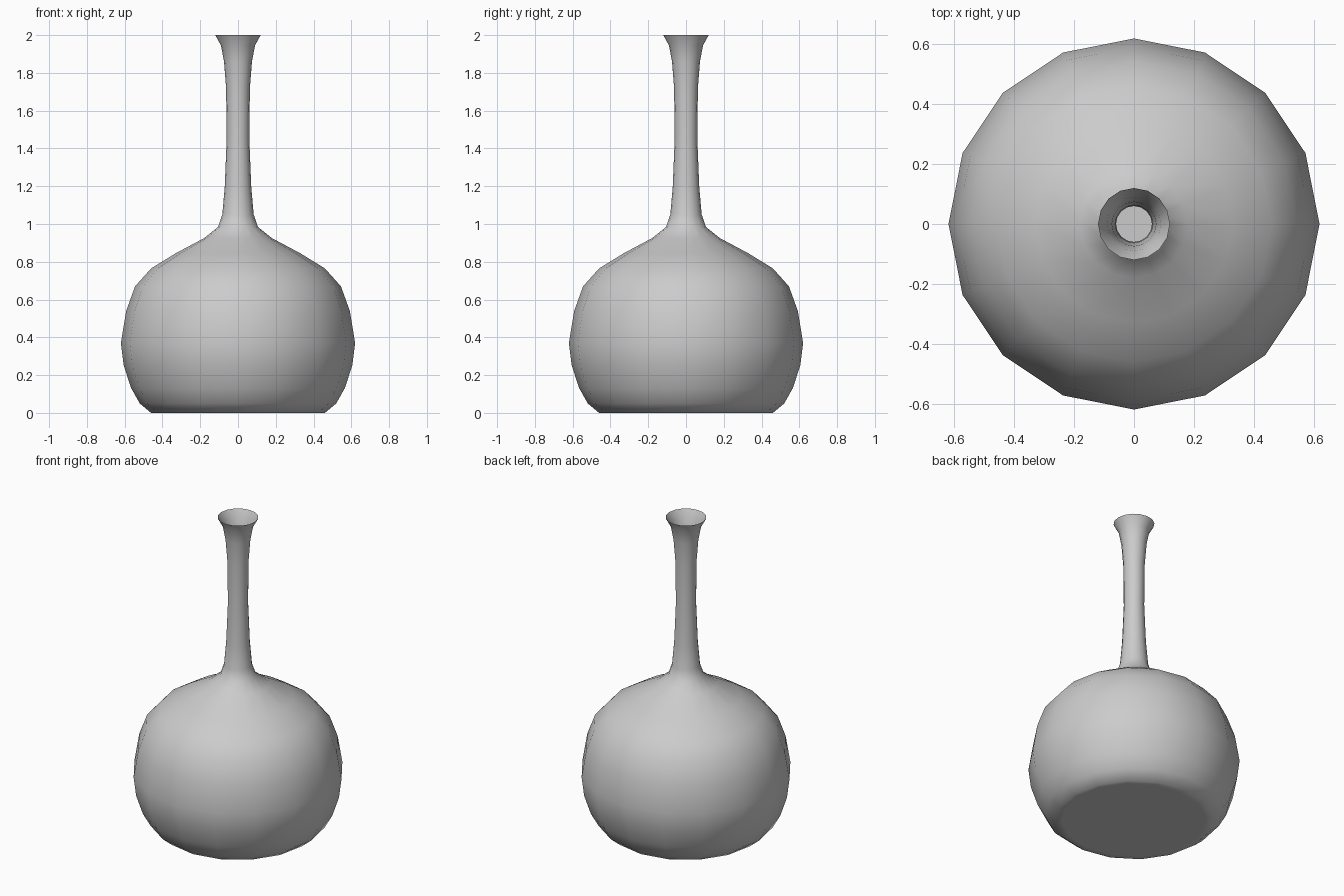
import bpy, bmesh, math

cube = bpy.data.objects.get("Cube")
if cube:
    bpy.data.objects.remove(cube, do_unlink=True)

SIDES = 16

# Grey ceramic
grey = bpy.data.materials.new("grey ceramic")
grey.use_nodes = True
colour = (0.6, 0.6, 0.6, 1)
grey.diffuse_color = colour
grey.node_tree.nodes["Principled BSDF"].inputs["Base Color"].default_value = colour

# Radius and height from the base, over the belly and up the neck to the open lip
profile = [
    (0.42, 0), (0.46, 0), (0.52, 0.05), (0.565, 0.13), (0.605, 0.25),
    (0.62, 0.37), (0.592, 0.54), (0.545, 0.67), (0.46, 0.765),
    (0.33, 0.845), (0.18, 0.925), (0.105, 0.985), (0.083, 1.05),
    (0.07, 1.2), (0.06, 1.45), (0.063, 1.72), (0.074, 1.86),
    (0.09, 1.945), (0.12, 2),
]


def lathe(name, points, material):
    bm = bmesh.new()
    rings = []
    for r, z in points:
        ring = []
        for i in range(SIDES):
            a = math.tau * i / SIDES
            ring.append(bm.verts.new((r * math.cos(a), r * math.sin(a), z)))
        rings.append(ring)
    for low, high in zip(rings, rings[1:]):
        for i in range(SIDES):
            j = (i + 1) % SIDES
            bm.faces.new((low[i], low[j], high[j], high[i]))
    # Closed underside
    bm.faces.new(rings[0][::-1])
    for face in bm.faces:
        face.smooth = True
    mesh = bpy.data.meshes.new(name)
    bm.to_mesh(mesh)
    bm.free()
    mesh.materials.append(material)
    obj = bpy.data.objects.new(name, mesh)
    bpy.context.collection.objects.link(obj)
    return obj


lathe("bottle_vase", profile, grey)
